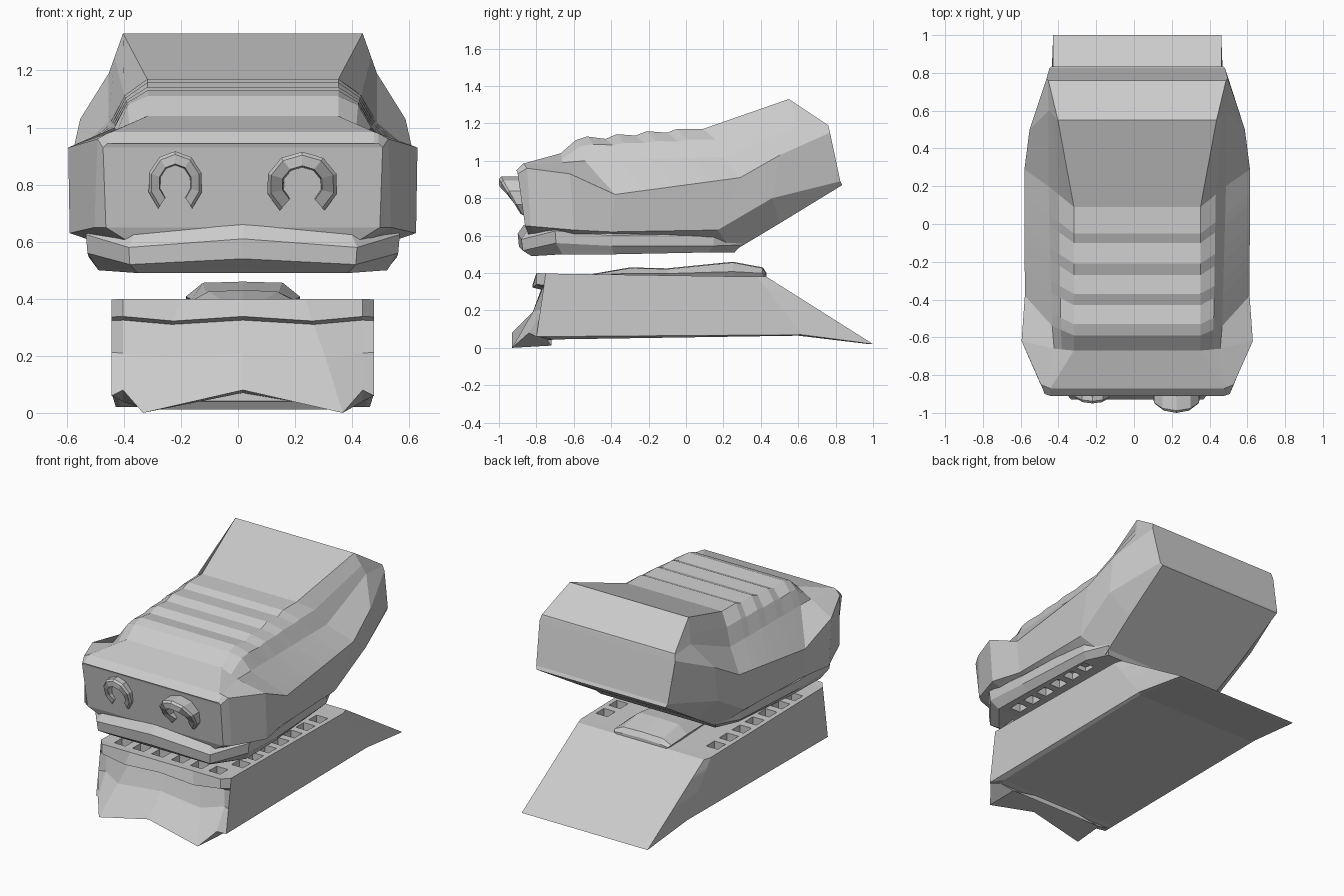
import bpy, bmesh, math
from mathutils import Vector

if "Cube" in bpy.data.objects:
    bpy.data.objects.remove(bpy.data.objects["Cube"])

CX = 0.017  # the sculpt sits slightly right of the axis


def lerp(a, b, t):
    return a + (b - a) * t


def make(name, verts, faces):
    bm = bmesh.new()
    vs = [bm.verts.new(v) for v in verts]
    for f in faces:
        f = list(dict.fromkeys(f))
        if len(f) > 2:
            bm.faces.new([vs[i] for i in f])
    bmesh.ops.recalc_face_normals(bm, faces=bm.faces)
    me = bpy.data.meshes.new(name)
    bm.to_mesh(me)
    bm.free()
    ob = bpy.data.objects.new(name, me)
    bpy.context.collection.objects.link(ob)
    return ob


def loft(name, halves):
    """Mirror each half section into a ring, skin the rings and close both ends."""
    centre = abs(halves[0][0][0]) < 1e-6
    rings = [h + [(-x, y, z) for x, y, z in reversed(h) if x > 1e-6] for h in halves]
    n, k = len(rings[0]), len(halves[0])
    verts = [(x + CX, y, z) for r in rings for x, y, z in r]
    faces = [[r * n + i, r * n + (i + 1) % n, (r + 1) * n + (i + 1) % n, (r + 1) * n + i]
             for r in range(len(rings) - 1) for i in range(n)]
    opp = lambda i: (n - i - (0 if centre else 1)) % n
    for base in (0, (len(rings) - 1) * n):
        for i in range(k - 1):
            faces.append([base + j for j in (i, i + 1, opp(i + 1), opp(i))])
    return make(name, verts, faces)


def cut_sockets(ob, spots, z, size, depth):
    """Cut square tooth sockets into a jaw."""
    bm = bmesh.new()
    for x, y in spots:
        vs = bmesh.ops.create_cube(bm, size=1)["verts"]
        bmesh.ops.scale(bm, vec=(size, size, depth * 2), verts=vs)
        bmesh.ops.translate(bm, vec=(x + CX, y, z), verts=vs)
    me = bpy.data.meshes.new("socket_cutter")
    bm.to_mesh(me)
    bm.free()
    cutter = bpy.data.objects.new("socket_cutter", me)
    bpy.context.collection.objects.link(cutter)
    cutter.hide_render = True
    mod = ob.modifiers.new("sockets", "BOOLEAN")
    mod.operation, mod.object, mod.solver = "DIFFERENCE", cutter, "EXACT"
    bpy.context.view_layer.objects.active = ob
    bpy.ops.object.modifier_apply(modifier=mod.name)
    bpy.data.objects.remove(cutter)


# skull: stations front to back; top, shoulder, widest, lower and under points
stations = [
    [(.46, -.91, .945), (.475, -.905, .945), (.49, -.90, .93), (.48, -.86, .65), (.40, -.84, .60)],
    [(.46, -.87, .985), (.475, -.865, .98), (.51, -.85, .96), (.52, -.83, .65), (.42, -.80, .60)],
    [(.335, -.67, 1.04), (.44, -.66, .99), (.612, -.62, .93), (.607, -.60, .63), (.46, -.60, .58)],
    [(.335, -.59, 1.11), (.45, -.54, 1.0), (.595, -.38, .82), (.56, -.40, .62), (.46, -.40, .58)],
    [(.335, .09, 1.17), (.47, .20, 1.02), (.597, .29, .91), (.55, .17, .63), (.42, .25, .515)],
    [(.42, .55, 1.33), (.47, .60, 1.19), (.57, .50, 1.03), (.565, .46, .80), (.44, .50, .665)],
    [(.47, .76, 1.19), (.473, .763, 1.18), (.48, .77, 1.15), (.465, .825, .89), (.455, .835, .87)],
]
# brow folds: small steps between the fourth and fifth station
folds = []
for y, z in [(-.53, 1.13), (-.43, 1.117), (-.37, 1.142), (-.27, 1.135),
             (-.21, 1.158), (-.10, 1.15), (-.05, 1.17)]:
    t = (y + .59) / .68
    row = [tuple(Vector(a).lerp(Vector(b), t)) for a, b in zip(stations[3], stations[4])]
    row[0] = (.335, y, z)
    folds.append(row)
stations[4:4] = folds
for i, s in enumerate(stations):
    h = Vector(s[0]).lerp(Vector(s[1]), .6)
    if 3 <= i <= len(stations) - 3:
        h.z += .035
    s.insert(1, tuple(h))
loft("skull", stations)


# upper gum: outline repeated at four heights
path = [(0, -.90), (.40, -.88), (.55, -.70), (.545, -.40), (.51, .15), (.44, .30)]


def gum_row(s, zs):
    return [(x * s, (y + .2) * s - .2, z) for (x, y), z in zip(path, zs)]


gum = loft("upper_gum", [
    gum_row(.95, (.66, .63, .69, .625, .64, .62)),
    gum_row(1.0, (.61, .58, .625, .60, .61, .605)),
    gum_row(.99, (.54, .52, .56, .545, .545, .55)),
    gum_row(.92, (.505, .49, .50, .50, .51, .51)),
])
spots = [(sx * x, -.745) for sx in (1, -1) for x in (.07, .20, .32)]
spots += [(sx * .42, -.57 + .125 * i) for sx in (1, -1) for i in range(6)]
cut_sockets(gum, spots, .49, .075, .065)


# lower jaw: rows from the rim down to the sole
def jaw_row(ys, zs, t):
    xs = (0, lerp(.22, .35, t), .42)
    return list(zip(xs, ys, zs)) + [
        (.46, lerp(-.75, -.80, t), lerp(.397, .06, t)),
        (.46, lerp(.38, .62, t), lerp(.38, .07, t)),
        (.445, lerp(.43, 1.0, t), lerp(.38, .02, t))]


jaw = loft("lower_jaw", [
    jaw_row((-.80,) * 3, (.40,) * 3, 0),
    jaw_row((-.82, -.82, -.80), (.338, .322, .338), .18),
    jaw_row((-.77, -.77, -.76), (.325, .31, .325), .22),
    jaw_row((-.80, -.82, -.76), (.21, .19, .21), .55),
    jaw_row((-.93, -.93, -.84), (.08, .0, .08), 1),
    [(0, -.72, .07), (.34, -.72, .012), (.42, -.74, .04),
     (.43, -.70, .045), (.44, .60, .065), (.43, .97, .021)],
])
spots = [(sx * x, -.70) for sx in (1, -1) for x in (.07, .205, .335)]
spots += [(sx * .39, -.55 + .13 * i) for sx in (1, -1) for i in range(7)]
cut_sockets(jaw, spots, .39, .08, .06)

# tongue resting on the lower jaw
loft("tongue", [[(0, y, z), (w * .7, y, z - .004), (w, y, lerp(z, .385, .7)), (w * .9, y, .375)]
                for y, z, w in [(-.50, .395, .10), (-.30, .43, .17), (-.10, .425, .18),
                                (.25, .46, .20), (.41, .43, .20), (.43, .40, .19)]])


# hooded eye rims: open arcs that stand out most at the top
def eye_rim(name, x, z, rx, rz, hole, reach):
    n, verts, faces = 9, [], []
    for i in range(n):
        a = math.radians(lerp(-52, 232, i / (n - 1)))
        c, s = math.cos(a), math.sin(a)
        out = lerp(-.885, reach, (s + .8) / 1.8)
        for r, y in ((1, -.85), (1, out + .012), (.9, out), (hole, out), (hole * .9, -.85)):
            verts.append((x + rx * r * c, y, z + rz * r * s))
    for i in range(n - 1):
        for j in range(5):
            faces.append([i * 5 + j, i * 5 + (j + 1) % 5, (i + 1) * 5 + (j + 1) % 5, (i + 1) * 5 + j])
    faces += [list(range(5)), list(range((n - 1) * 5, n * 5))]
    make(name, verts, faces)


eye_rim("left_eye_rim", -.22, .805, .097, .112, .6, -.95)
eye_rim("right_eye_rim", .225, .80, .127, .115, .57, -1.0)
